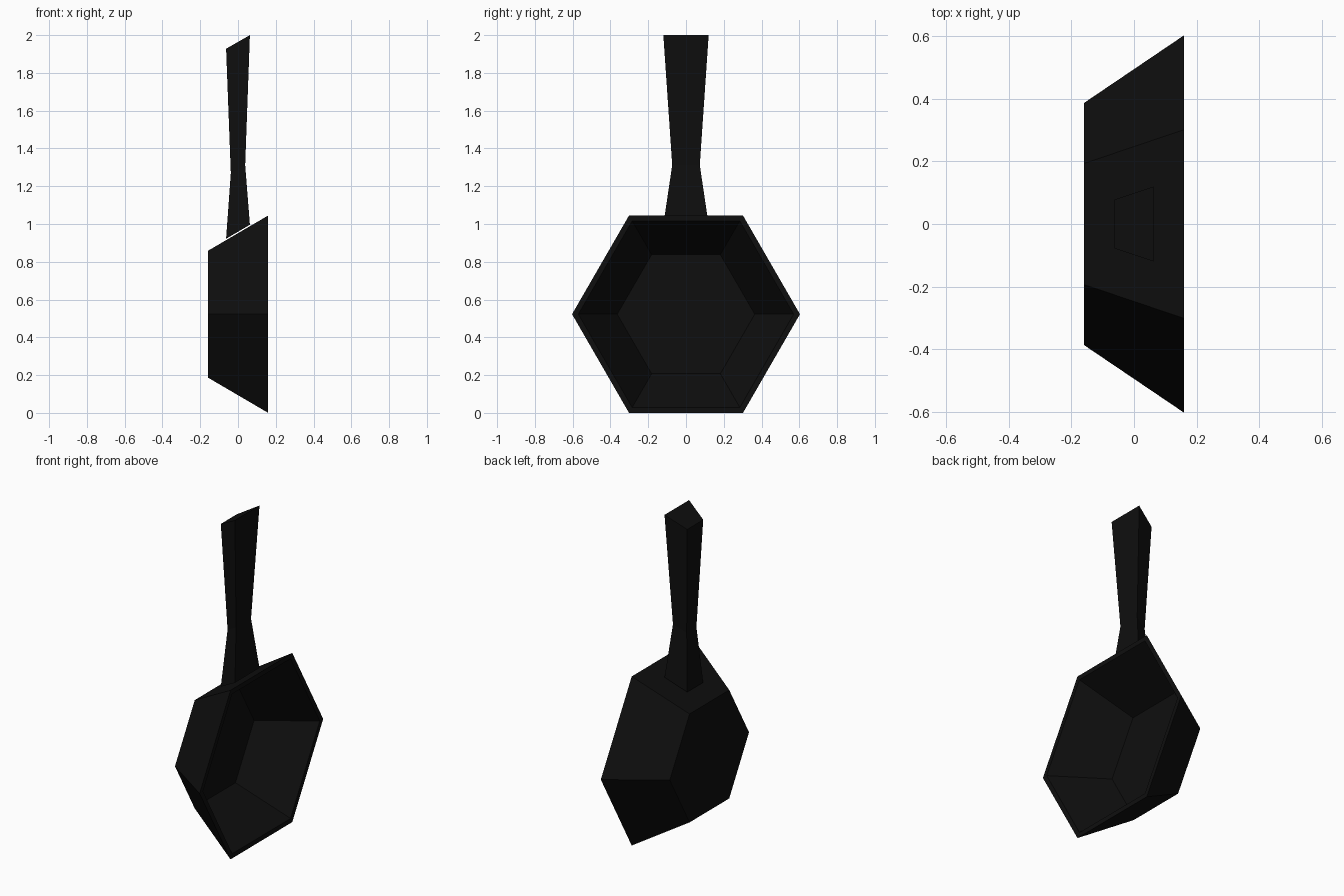
import bpy, bmesh, math

if "Cube" in bpy.data.objects:
    bpy.data.objects.remove(bpy.data.objects["Cube"])

black = bpy.data.materials.new("near black iron")
black.diffuse_color = (0.0045, 0.0045, 0.0045, 1)
black.use_nodes = True
black.node_tree.nodes["Principled BSDF"].inputs["Base Color"].default_value = black.diffuse_color


def loft(name, rings):
    """Bridge successive point rings and cap both ends."""
    bm = bmesh.new()
    loops = [[bm.verts.new(p) for p in ring] for ring in rings]
    n = len(loops[0])
    for a, b in zip(loops, loops[1:]):
        for i in range(n):
            j = (i + 1) % n
            bm.faces.new((a[i], a[j], b[j], b[i]))
    bm.faces.new(loops[0])
    bm.faces.new(loops[-1])
    bmesh.ops.recalc_face_normals(bm, faces=bm.faces)
    mesh = bpy.data.meshes.new(name)
    bm.to_mesh(mesh)
    bm.free()
    mesh.materials.append(black)
    obj = bpy.data.objects.new(name, mesh)
    bpy.context.collection.objects.link(obj)
    return obj


# Pan bowl: hexagonal rings from outer base, over the rim, to the inner floor
def hexagon(x, r):
    return [(x, r * math.cos(k * math.pi / 3), 0.5225 + r * math.sin(k * math.pi / 3))
            for k in range(6)]


loft("pan_bowl", [hexagon(-0.16, 0.387), hexagon(0.16, 0.6033),
                  hexagon(0.16, 0.57), hexagon(-0.145, 0.364)])


# Handle: trapezoid sections, narrow at the waist, ends sloped like the pan wall
def section(half_x, half_y, z_back, z_front):
    back = half_y * 0.65
    return [(-half_x, -back, z_back), (half_x, -half_y, z_front),
            (half_x, half_y, z_front), (-half_x, back, z_back)]


loft("handle", [section(0.063, 0.12, 0.922, 0.996),
                section(0.038, 0.073, 1.27, 1.312),
                section(0.063, 0.12, 1.928, 2.0)])
